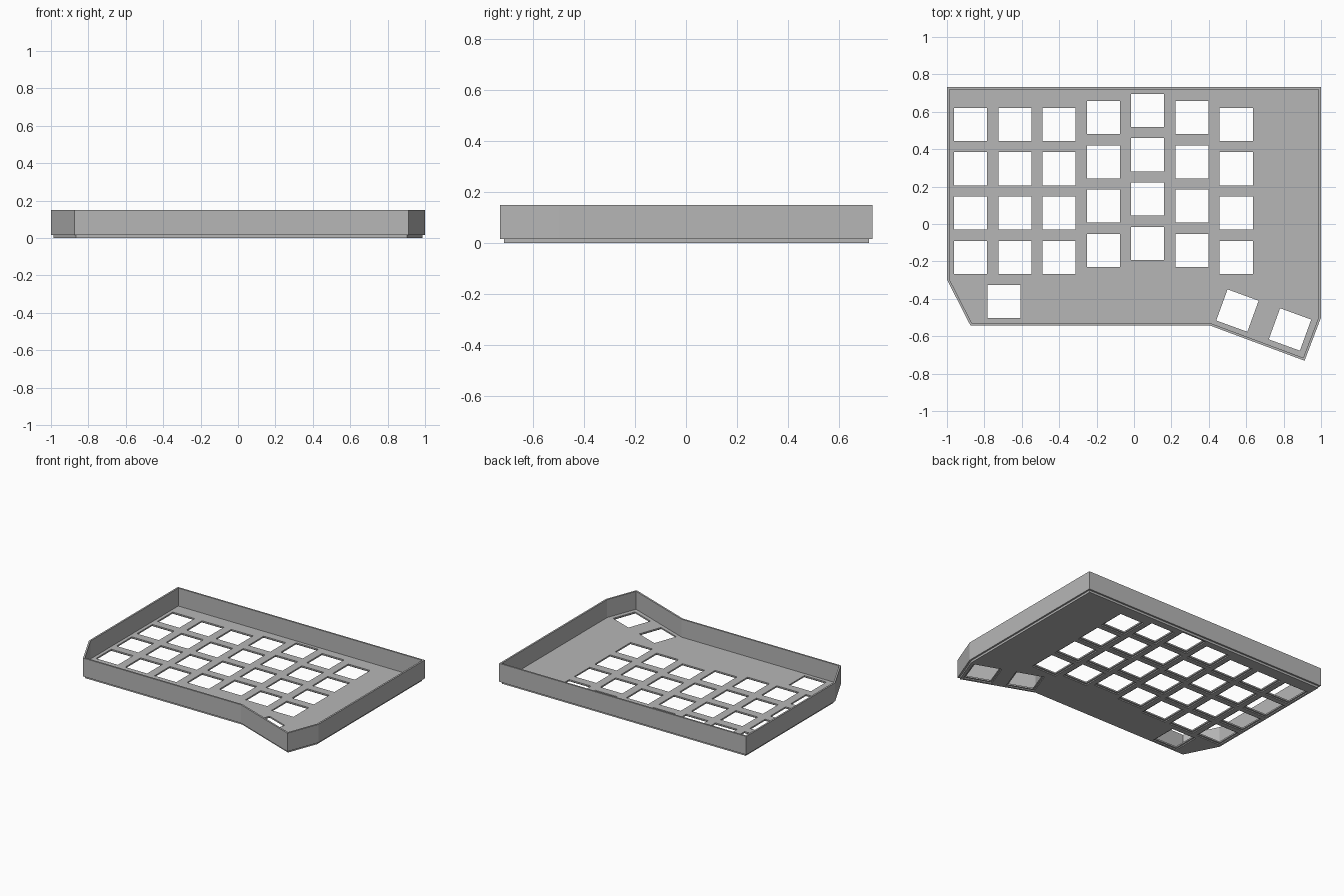
import bpy, bmesh, math
from mathutils import Vector, Matrix

if "Cube" in bpy.data.objects:
    bpy.data.objects.remove(bpy.data.objects["Cube"])

WALL, TOP, STEP, FLOOR = 0.0125, 0.15, 0.0155, 0.0186
HOLE, PITCH = 0.177, 0.2368

grey = bpy.data.materials.new("light grey")
grey.diffuse_color = (0.47, 0.47, 0.47, 1)
grey.use_nodes = True
grey.node_tree.nodes["Principled BSDF"].inputs["Base Color"].default_value = grey.diffuse_color

# Outer outline of the case, counter-clockwise
outer = [Vector(p) for p in [(1, 0.732), (-1, 0.732), (-1, -0.297), (-0.875, -0.542),
                             (0.404, -0.542), (0.912, -0.731), (1, -0.5)]]


def inset(points, d):
    """Offset a counter-clockwise outline inwards with mitred corners."""
    result = []
    for i, p in enumerate(points):
        a = (p - points[i - 1]).normalized()
        b = (points[(i + 1) % len(points)] - p).normalized()
        na, nb = Vector((-a.y, a.x)), Vector((-b.y, b.x))
        result.append(p + (na + nb) * d / (1 + na.dot(nb)))
    return result


def make_object(name, bm):
    bmesh.ops.recalc_face_normals(bm, faces=bm.faces)
    mesh = bpy.data.meshes.new(name)
    bm.to_mesh(mesh)
    bm.free()
    mesh.materials.append(grey)
    obj = bpy.data.objects.new(name, mesh)
    bpy.context.collection.objects.link(obj)
    return obj


# Case: one solid tray, from the stepped underside up over the wall to the floor
inner = inset(outer, WALL)
bm = bmesh.new()
loops = [[bm.verts.new((p.x, p.y, z)) for p in outline] for outline, z in
         [(inner, 0), (inner, STEP), (outer, STEP), (outer, TOP), (inner, TOP), (inner, FLOOR)]]
n = len(outer)
for lo, hi in zip(loops, loops[1:]):
    for i in range(n):
        j = (i + 1) % n
        bm.faces.new((lo[i], lo[j], hi[j], hi[i]))
bm.faces.new(loops[0])
bm.faces.new(loops[-1])
case = make_object("keyboard_case", bm)

# Key positions: staggered columns of four, then the thumb keys
stagger = [0, 0, 0, 0.037, 0.075, 0.037, 0]
keys = [(-0.874 + c * PITCH, 0.532 + dy - r * PITCH, 0)
        for c, dy in enumerate(stagger) for r in range(4)]
keys += [(-0.695, -0.414, 0), (0.553, -0.463, -20), (0.834, -0.564, -20)]


def cut_holes(name, size, z0, z1):
    """Cut a square opening at every key position."""
    bm = bmesh.new()
    for x, y, angle in keys:
        bmesh.ops.create_cube(bm, size=1, matrix=Matrix.Translation((x, y, (z0 + z1) / 2))
                              @ Matrix.Rotation(math.radians(angle), 4, 'Z')
                              @ Matrix.Diagonal((size, size, z1 - z0, 1)))
    cutter = make_object(name, bm)
    cutter.hide_render = True
    mod = case.modifiers.new(name, 'BOOLEAN')
    mod.operation, mod.solver, mod.object = 'DIFFERENCE', 'EXACT', cutter
    bpy.context.view_layer.objects.active = case
    bpy.ops.object.modifier_apply(modifier=name)
    bpy.data.objects.remove(cutter)


# Switch openings, with a wider clip recess on the underside
cut_holes("switch_holes", HOLE, -0.05, 0.06)
cut_holes("clip_recesses", HOLE + 0.022, -0.05, 0.008)
